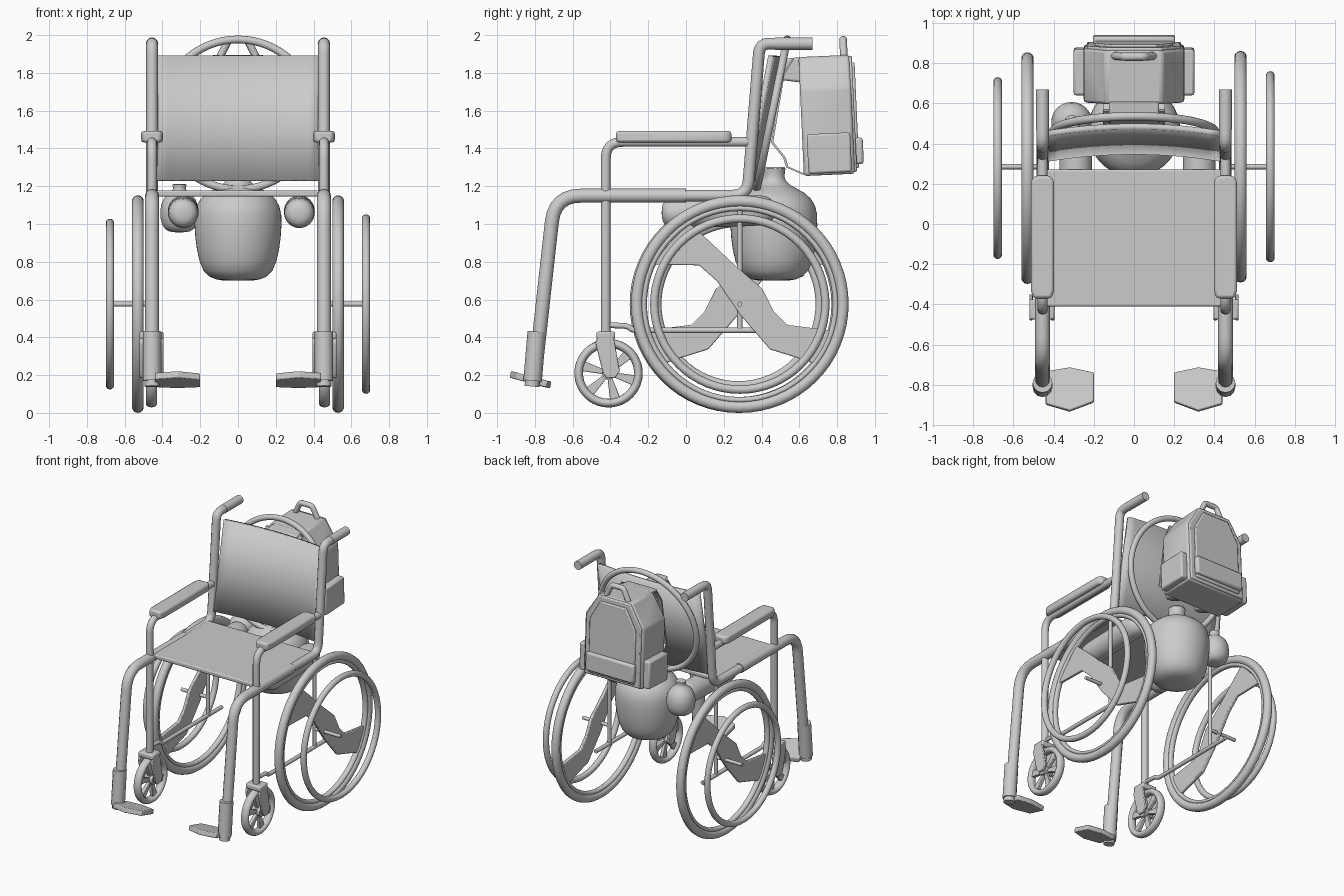
import bpy, bmesh, math
from mathutils import Vector, Matrix

if "Cube" in bpy.data.objects:
    bpy.data.objects.remove(bpy.data.objects["Cube"])

def smooth(ob, angle=35):
    bpy.ops.object.select_all(action='DESELECT')
    ob.select_set(True)
    bpy.context.view_layer.objects.active = ob
    bpy.ops.object.shade_smooth_by_angle(angle=math.radians(angle))
    return ob

def link(name, bm, bevel=0):
    bmesh.ops.recalc_face_normals(bm, faces=bm.faces)
    me = bpy.data.meshes.new(name)
    bm.to_mesh(me)
    bm.free()
    ob = bpy.data.objects.new(name, me)
    bpy.context.collection.objects.link(ob)
    if bevel:
        m = ob.modifiers.new("bevel", 'BEVEL')
        m.width, m.segments, m.limit_method = bevel, 2, 'ANGLE'
    return ob

def prism(name, pts, extrude, bevel=0):
    """Extrude a flat 3D outline along a vector."""
    bm = bmesh.new()
    f = bm.faces.new([bm.verts.new(p) for p in pts])
    r = bmesh.ops.extrude_face_region(bm, geom=[f])
    bmesh.ops.translate(bm, vec=extrude, verts=[v for v in r['geom'] if isinstance(v, bmesh.types.BMVert)])
    return smooth(link(name, bm, bevel))

def box(name, lo, hi, bevel=0):
    pts = [(lo[0], lo[1], lo[2]), (hi[0], lo[1], lo[2]), (hi[0], hi[1], lo[2]), (lo[0], hi[1], lo[2])]
    return prism(name, pts, (0, 0, hi[2] - lo[2]), bevel)

def tube(name, pts, r, fillet=0.0, res=4):
    """Round tube along a path with rounded corners."""
    P = [Vector(p) for p in pts]
    path = [P[0]]
    for a, b, c in zip(P, P[1:], P[2:]):
        d = min(fillet, (a - b).length * .48, (c - b).length * .48)
        p, q = b + (a - b).normalized() * d, b + (c - b).normalized() * d
        path += [p.lerp(b, t).lerp(b.lerp(q, t), t) for t in [i / 6 for i in range(7)]] if d else [b]
    path.append(P[-1])
    cu = bpy.data.curves.new(name, 'CURVE')
    cu.dimensions = '3D'
    cu.bevel_depth, cu.bevel_resolution, cu.use_fill_caps = r, res, True
    sp = cu.splines.new('POLY')
    sp.points.add(len(path) - 1)
    for pt, v in zip(sp.points, path):
        pt.co = (*v, 1)
    ob = bpy.data.objects.new(name, cu)
    bpy.context.collection.objects.link(ob)
    bpy.ops.object.select_all(action='DESELECT')
    ob.select_set(True)
    bpy.context.view_layer.objects.active = ob
    bpy.ops.object.convert(target='MESH')
    return smooth(bpy.context.object, 50)

def ring(name, loc, R, r, rot=(0, math.pi / 2, 0), widen=1):
    bpy.ops.mesh.primitive_torus_add(location=loc, rotation=rot, major_radius=R, minor_radius=r,
                                     major_segments=64, minor_segments=14)
    ob = bpy.context.object
    ob.name = name
    ob.scale.z = widen
    return smooth(ob, 60)

def lathe(name, loc, profile, seg=28, squash=1, lean=0):
    """Sack turned from (radius, height) points."""
    bm = bmesh.new()
    vs = [bm.verts.new((r, 0, z)) for r, z in profile]
    es = [bm.edges.new(e) for e in zip(vs, vs[1:])]
    bmesh.ops.spin(bm, geom=vs + es, axis=(0, 0, 1), cent=(0, 0, 0), angle=math.tau, steps=seg)
    bmesh.ops.remove_doubles(bm, verts=bm.verts, dist=1e-4)
    for v in bm.verts:
        v.co = Vector((v.co.x * squash + lean * v.co.z, v.co.y, v.co.z)) + Vector(loc)
    ob = link(name, bm)
    ob.modifiers.new("sub", 'SUBSURF').levels = 1
    return smooth(ob, 60)

# S-shaped wheel spoke outline, relative to the hub
SPOKE = [(-.27, .43), (-.185, .355), (-.02, .2), (.12, .08), (.18, -.04), (.25, -.11), (.49, -.14),
         (.41, -.32), (.29, -.28), (.16, -.24), (0, -.055), (-.12, .12), (-.215, .205), (-.47, .21)]

for s, side in ((-1, "left"), (1, "right")):
    X = .455 * s
    # side frame: front leg, seat rail, back post and push handle
    tube("front_leg_" + side, [(X, -.80, .2), (X, -.695, 1.15), (X, 0, 1.15)], .037, .14)
    tube("back_frame_" + side, [(X, 0, 1.15), (X, .325, 1.15), (X, .39, 1.955), (X, .5, 1.955)], .031, .08)
    tube("push_grip_" + side, [(X, .47, 1.955), (X, .67, 1.955)], .033)
    tube("leg_sleeve_" + side, [(X, -.812, .17), (X, -.79, .43)], .049)
    # footplate, tilted up at the front
    c = [(.44, -.74, .135), (.32, -.72, .13), (.2, -.745, .135), (.2, -.89, .175), (.32, -.935, .187), (.44, -.9, .178)]
    prism("footplate_" + side, [(x * s, y, z) for x, y, z in c], (0, .008, .035), .006)
    tube("footplate_hinge_" + side, [(X, -.815, .14), (X, -.81, .19)], .04)
    # armrest tube and pad
    tube("armrest_tube_" + side, [(X, -.425, .38), (X, -.425, 1.435), (X, .36, 1.435)], .026, .09)
    pad = [(-.045, -.37), (.045, -.37), (.058, -.33), (.058, .21), (.04, .24), (-.04, .24), (-.058, .21), (-.058, -.33)]
    prism("armrest_pad_" + side, [(X + a, y, 1.432) for a, y in pad], (0, 0, .06), .014)
    # lower rail and upright
    tube("lower_rail_" + side, [(X, -.42, .465), (X, -.31, .46), (X, -.28, .437), (X, .45, .437)], .015, .02)
    tube("upright_" + side, [(X, .285, .437), (X, .285, 1.14)], .014)
    # drive wheel, hand rim, axle
    W = Vector((.53 * s, .285 if s > 0 else .278, .576))
    ring("tyre_" + side, W, .545, .031)
    ring("wheel_rim_" + side, W, .508, .016, widen=1.3)
    prism("wheel_spoke_" + side, [W + Vector((-.012, y * s, z)) for y, z in SPOKE], (.024, 0, 0), .006)
    H = Vector((.678 * s, W.y, .576))
    ring("hand_rim_" + side, H, .453 if s > 0 else .43, .022)
    tube("axle_" + side, [(X, .285, .576), (.68 * s, .285, .576)], .013)
    # caster wheel with six spokes and fork
    C = Vector((.458 * s, -.41, .21))
    ring("caster_tyre_" + side, C, .158, .023, widen=1.35)
    tube("caster_hub_" + side, [C - Vector((.035, 0, 0)), C + Vector((.035, 0, 0))], .035)
    for i in range(6):
        R = Matrix.Rotation(i * math.pi / 3 + .25, 3, 'X')
        q = [(-.012, .025), (.012, .025), (.028, .145), (-.028, .145)]
        prism(f"caster_spoke_{side}_{i}", [C + R @ Vector((-.013, y, z)) for y, z in q], (.026, 0, 0), .004)
    fork = [(-.48, .37), (-.465, .41), (-.385, .41), (-.35, .22), (-.375, .185), (-.42, .185), (-.44, .21)]
    for k in (-1, 1):
        prism(f"caster_fork_{side}_{k}", [(C.x + k * .054 - .009, y, z) for y, z in fork], (.018, 0, 0), .005)
    box("caster_bridge_" + side, (C.x - .063, -.475, .39), (C.x + .063, -.375, .43), .01)
    # rolled bundles slung beneath the seat
    x = .325 if s > 0 else -.29
    prof = [(0, -.3), (.05, -.295), (.08, -.26), (.083, -.2), (.083, .2), (.08, .27), (.05, .295), (0, .3)]
    roll = lathe("under_seat_roll_" + side, (0, 0, 0), prof, 20)
    roll.location, roll.rotation_euler = (x, .17, 1.065), (math.pi / 2 + .03, 0, 0)

# seat
box("seat", (-.445, -.41, 1.145), (.445, .27, 1.178), .008)

# curved leaning backrest
bm = bmesh.new()
bmesh.ops.create_grid(bm, x_segments=16, y_segments=2, size=1)
for v in bm.verts:
    u, t = v.co.x, (v.co.y + 1) / 2
    v.co = (.43 * u, .325 + .125 * t + .035 * (1 - u * u), 1.23 + .66 * t)
back = link("backrest", bm)
m = back.modifiers.new("solid", 'SOLIDIFY')
m.thickness, m.offset = .03, 0
smooth(back)

# large hoop hung behind the backrest
ring("hung_hoop", (0, .455, 1.58), .405, .021, rot=(math.pi / 2 - .2, 0, 0))

# large and small tied sacks
lathe("large_sack", (0, .465, 0), [(0, .70), (.12, .70), (.19, .74), (.222, .86), (.235, 1.0), (.23, 1.1), (.17, 1.17),
      (.075, 1.205), (.05, 1.25), (.068, 1.3), (.05, 1.305), (0, 1.27)])
lathe("small_sack", (-.31, .505, 0), [(0, .955), (.06, .957), (.098, .99), (.108, 1.07), (.09, 1.14), (.04, 1.17),
      (.03, 1.19), (.045, 1.215), (0, 1.205)], 20)

# backpack, built upright then tipped as one
pack = []
def house(w, z0, z1, w2, z2, y):
    return [(-w, y, z0), (w, y, z0), (w, y, z1), (w2, y, z2), (-w2, y, z2), (-w, y, z1)]
pack.append(prism("pack_body", house(.25, 1.26, 1.72, .14, 1.89, .61), (0, .27, 0), .015))
pack.append(prism("pack_rear_rim", house(.235, 1.27, 1.72, .135, 1.885, .87), (0, .022, 0), .008))
pack.append(prism("pack_rear_panel", house(.195, 1.29, 1.70, .11, 1.85, .885), (0, .02, 0), .008))
pack.append(box("pack_rear_pocket", (-.205, .885, 1.31), (.205, .93, 1.45), .014))
for s in (-1, 1):
    a, b = sorted((.24 * s, .3 * s))
    pack.append(box(f"pack_side_pocket_{s}", (a, .635, 1.27), (b, .865, 1.48), .012))
pad = [(.5, 1.775), (.62, 1.755), (.63, 1.89), (.54, 1.885)]
pack.append(prism("pack_top_pad", [(-.125, y, z) for y, z in pad], (.25, 0, 0), .012))
pack.append(tube("pack_handle", [(-.1, .85, 1.87), (-.05, .85, 1.972), (.05, .85, 1.972), (.1, .85, 1.87)], .02, .02))
T = Matrix.Translation((0, .75, 1.57))
for ob in pack:
    ob.matrix_world = T @ Matrix.Rotation(.045, 4, 'X') @ T.inverted() @ ob.matrix_world

# shoulder straps
strap = [(.56, 1.87), (.51, 1.79), (.45, 1.43), (.515, 1.35), (.53, 1.3), (.62, 1.26)]
for s in (-1, 1):
    off = [(y + .012, z + .004) for y, z in reversed(strap)]
    prism(f"shoulder_strap_{s}", [(.13 * s - .025, y, z) for y, z in strap + off], (.05, 0, 0))
